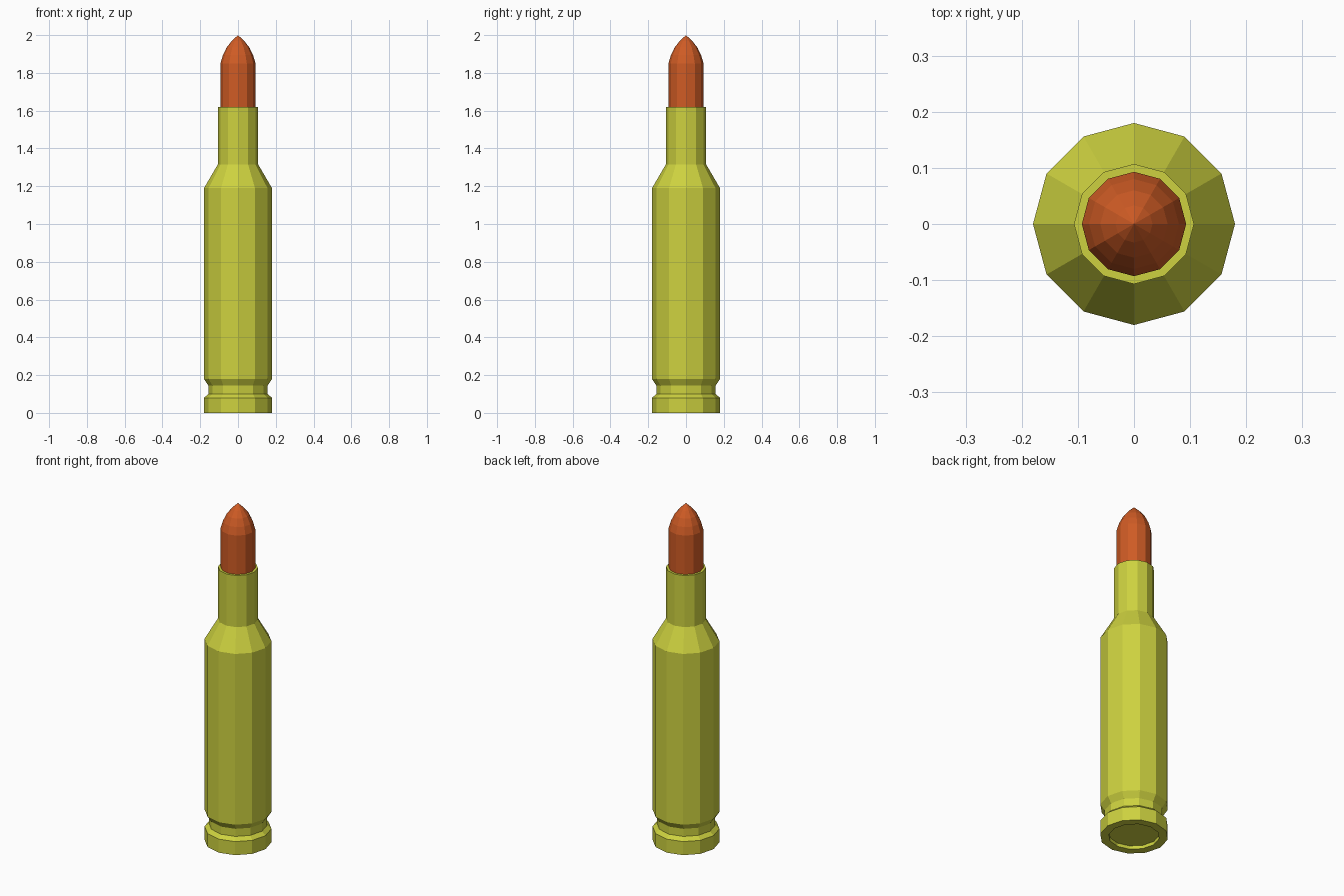
import bpy, bmesh, math

if "Cube" in bpy.data.objects:
    bpy.data.objects.remove(bpy.data.objects["Cube"])

SIDES = 12


def material(name, rgb):
    m = bpy.data.materials.new(name)
    m.diffuse_color = (*rgb, 1)
    m.use_nodes = True
    m.node_tree.nodes["Principled BSDF"].inputs["Base Color"].default_value = m.diffuse_color
    return m


def lathe(name, profile, mat):
    """Revolve (radius, z) points around z; zero radius becomes a single pole."""
    bm = bmesh.new()
    rings = []
    for r, z in profile:
        if r == 0:
            rings.append([bm.verts.new((0, 0, z))] * SIDES)
        else:
            rings.append([bm.verts.new((r * math.cos(2 * math.pi * i / SIDES),
                                        r * math.sin(2 * math.pi * i / SIDES), z))
                          for i in range(SIDES)])
    for a, b in zip(rings, rings[1:]):
        for i in range(SIDES):
            j = (i + 1) % SIDES
            bm.faces.new(list(dict.fromkeys((a[i], a[j], b[j], b[i]))))
    me = bpy.data.meshes.new(name)
    bm.to_mesh(me)
    bm.free()
    me.materials.append(mat)
    ob = bpy.data.objects.new(name, me)
    bpy.context.collection.objects.link(ob)
    return ob


brass = material("yellow brass", (0.61, 0.64, 0.05))
copper = material("orange copper", (0.62, 0.105, 0.018))

# Case: recessed base, rim, groove, body, shoulder, neck and mouth
lathe("case", [(0, 0.02), (0.134, 0.02), (0.134, 0), (0.18, 0), (0.18, 0.08),
               (0.157, 0.1), (0.157, 0.145), (0.18, 0.18), (0.18, 1.19),
               (0.107, 1.315), (0.107, 1.62), (0.093, 1.62)], brass)

# Pointed tip seated in the mouth
lathe("tip", [(0.093, 1.62), (0.093, 1.85), (0.08, 1.894), (0.06, 1.935),
              (0.033, 1.969), (0, 2.0)], copper)
